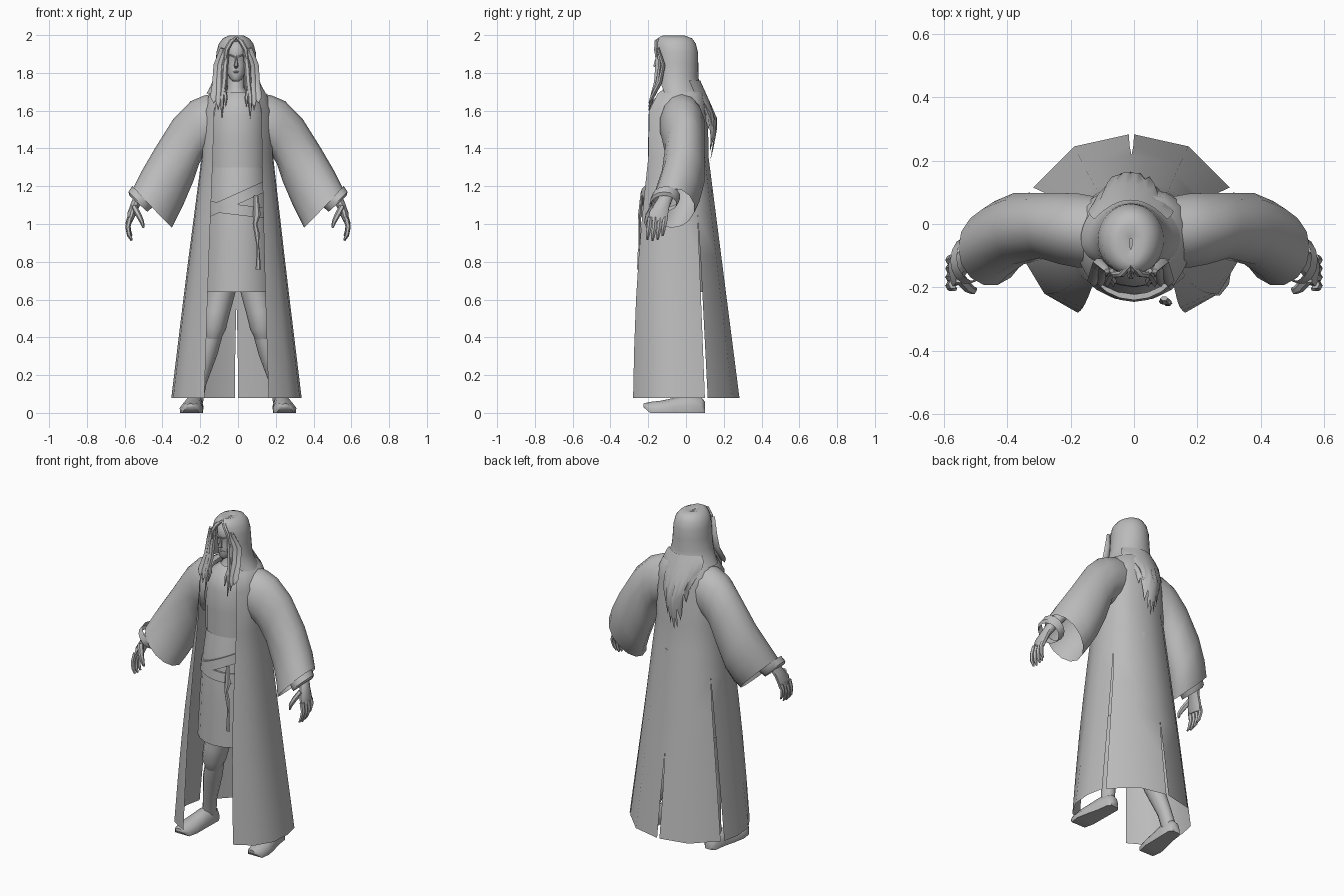
import bpy, bmesh, math
from math import sin, cos, pi, radians
from mathutils import Vector

grey = bpy.data.materials.new("plain_grey")
grey.diffuse_color = (0.5, 0.5, 0.5, 1)


def lerp(a, b, t):
    return tuple(p + (q - p) * t for p, q in zip(a, b))


def build(name, grids, angle=40):
    """Skin lists of rings; each grid is (rings, closed, cap_start, cap_end)."""
    bm = bmesh.new()
    for rings, closed, cap0, cap1 in grids:
        vs = [[bm.verts.new(p) for p in r] for r in rings]
        n = len(vs[0])
        for a, b in zip(vs, vs[1:]):
            for i in range(n if closed else n - 1):
                j = (i + 1) % n
                bm.faces.new((a[i], a[j], b[j], b[i]))
        if cap0:
            bm.faces.new(vs[0])
        if cap1:
            bm.faces.new(vs[-1])
    bmesh.ops.remove_doubles(bm, verts=bm.verts, dist=0.0005)
    bmesh.ops.recalc_face_normals(bm, faces=bm.faces)
    me = bpy.data.meshes.new(name)
    bm.to_mesh(me)
    bm.free()
    me.materials.append(grey)
    ob = bpy.data.objects.new(name, me)
    bpy.context.collection.objects.link(ob)
    bpy.ops.object.select_all(action='DESELECT')
    ob.select_set(True)
    bpy.context.view_layer.objects.active = ob
    bpy.ops.object.shade_smooth_by_angle(angle=radians(angle))
    return ob


def oval(cx, cy, z, rx, ry, n=20, tilt=0.0):
    return [(cx + rx * cos(2 * pi * i / n), cy + ry * sin(2 * pi * i / n),
             z + tilt * rx * cos(2 * pi * i / n)) for i in range(n)]


def tube(path, radii, n=8):
    """Tapered tube along a path; radii are (across, depth) pairs."""
    pts = [Vector(p) for p in path]
    rings = []
    for i, p in enumerate(pts):
        d = (pts[min(i + 1, len(pts) - 1)] - pts[max(i - 1, 0)]).normalized()
        u = Vector((0, 1, 0)).cross(d).normalized()
        v = d.cross(u)
        a, b = radii[i]
        rings.append([p + u * a * cos(2 * pi * k / n) + v * b * sin(2 * pi * k / n)
                      for k in range(n)])
    return (rings, True, True, True)


# Long open robe: half outline points from front edge to centre back
neck = [(.06, -.10), (.07, -.07), (.075, -.04), (.075, 0), (.06, .04), (.06, .04), (.04, .06), (0, .065)]
shoulder = [(.10, -.15), (.125, -.115), (.15, -.07), (.15, 0), (.13, .05), (.13, .05), (.09, .085), (0, .10)]
chest = [(.125, -.195), (.155, -.15), (.18, -.1), (.185, -.02), (.165, .06), (.165, .06), (.1, .10), (0, .115)]
waist = [(.13, -.20), (.165, -.165), (.185, -.1), (.19, -.03), (.17, .05), (.17, .05), (.11, .10), (0, .12)]
hem = [(.17, -.28), (.275, -.22), (.335, -.12), (.345, 0), (.325, .10), (.31, .115), (.18, .245), (.008, .283)]
rows = [(1.73, neck), (1.69, shoulder), (1.6, chest), (1.35, waist)]
for z in (1.2, 1.05, .83, .6, .34, .08):
    t = (1.35 - z) / 1.27
    row = [lerp(a, b, t) for a, b in zip(waist, hem)]
    bump = .018 * sin(pi * t)
    row[0] = (row[0][0], row[0][1] - bump)
    row[1] = (row[1][0], row[1][1] - bump)
    if z >= 1.05:
        row[5] = row[4]
    if z >= .6:
        row[7] = (0, row[7][1])
    rows.append((z, row))
grids = []
for s in (-1, 1):
    for cols in (slice(0, 5), slice(5, 8)):
        grids.append(([[(s * x - .008 * min(1, (1.73 - z)), y, z) for x, y in r[cols]]
                       for z, r in rows], False, False, False))
build("robe", grids, 50)

# Wide sleeves: top point, bottom point, front and back depth
sleeve = [((.11, 1.695), (.15, 1.38), -.14, .09), ((.18, 1.68), (.18, 1.36), -.14, .10),
          ((.25, 1.65), (.205, 1.32), -.13, .10), ((.34, 1.56), (.235, 1.23), -.11, .10),
          ((.44, 1.40), (.29, 1.10), -.13, .10), ((.51, 1.28), (.33, 1.02), -.165, .075),
          ((.555, 1.19), (.35, .98), -.195, .045)]
cuff = [((.56, 1.20), (.45, 1.09), -.18, -.03), ((.58, 1.17), (.475, 1.07), -.19, -.04),
        ((.575, 1.15), (.48, 1.065), -.185, -.05)]


def sleeve_rings(s, table, n=14):
    out = []
    for t, b, f, k in table:
        out.append([(s * ((t[0] + b[0]) / 2 + cos(a) * (t[0] - b[0]) / 2),
                     (f + k) / 2 + sin(a) * (k - f) / 2,
                     (t[1] + b[1]) / 2 + cos(a) * (t[1] - b[1]) / 2)
                    for a in (2 * pi * i / n for i in range(n))])
    return out


for s, side in ((-1, "right"), (1, "left")):
    build(side + "_sleeve", [(sleeve_rings(s, sleeve), True, False, False)], 55)
    build(side + "_cuff", [(sleeve_rings(s, cuff), True, False, False)])
    # Forearm, palm, curled fingers and thumb
    parts = [tube([(s * .42, -.03, 1.30), (s * .52, -.10, 1.15), (s * .545, -.125, 1.10),
                   (s * .565, -.145, 1.05), (s * .572, -.15, 1.015)],
                  [(.04, .04), (.03, .034), (.024, .04), (.022, .052), (.014, .05)], 10)]
    for k in range(4):
        y = -.19 + .027 * k
        up = (0, -.006, 0, .02)[k]
        parts.append(tube([(s * .572, y, 1.035), (s * .583, y - .005, .985 + up),
                           (s * .577, y - .012, .945 + up), (s * .563, y - .015, .918 + up)],
                          [(.014, .015), (.013, .014), (.011, .012), (.005, .006)], 6))
    parts.append(tube([(s * .55, -.17, 1.09), (s * .525, -.20, 1.045), (s * .508, -.21, 1.01),
                       (s * .50, -.205, .98)], [(.016, .02), (.015, .017), (.012, .013), (.005, .006)], 6))
    build(side + "_hand", parts)
    # Gathered trousers, shin wrap and shoe
    build(side + "_trouser", [tube([(s * .08, -.03, .85), (s * .09, -.035, .65), (s * .115, -.045, .53),
                                    (s * .13, -.05, .45), (s * .135, -.045, .395)],
                                   [(.085, .10), (.078, .09), (.07, .08), (.066, .075), (.045, .05)], 12)])
    build(side + "_shin", [tube([(s * .13, -.04, .43), (s * .16, -.02, .32), (s * .205, .02, .16),
                                 (s * .225, .04, .05)],
                                [(.052, .058), (.052, .06), (.038, .045), (.038, .045)], 12)])
    foot = []
    for y, w, h, cx in ((.10, .025, .06, .225), (.08, .042, .085, .225), (.01, .046, .10, .23),
                        (-.06, .055, .08, .24), (-.13, .062, .065, .247), (-.19, .05, .058, .25),
                        (-.225, .022, .05, .25)):
        lift = .03 if y < -.2 else 0
        foot.append([(s * (cx + w * a), y, lift + (h - lift) * b) for a, b in
                     ((-.95, 0), (.95, 0), (1, .4), (.65, .85), (0, 1), (-.65, .85), (-1, .4))])
    build(side + "_shoe", [(foot, True, True, True)], 50)

# Inner vest, tunic skirt and sashes
build("vest", [([oval(0, -.04, 1.70, .07, .08), oval(0, -.045, 1.66, .12, .125),
                 oval(0, -.05, 1.58, .15, .148), oval(0, -.05, 1.45, .155, .15),
                 oval(0, -.05, 1.30, .155, .15), oval(0, -.05, 1.30, .15, .138)], True, False, False)])
build("tunic", [([oval(0, -.05, 1.32, .15, .14), oval(0, -.05, 1.2, .16, .165),
                  oval(0, -.05, 1.1, .17, .18), oval(0, -.05, .9, .185, .188),
                  oval(0, -.05, .64, .2, .195)], True, False, False)])
for name, z, tilt, h in (("upper_sash", 1.135, .45, .03), ("lower_sash", 1.075, -.12, .028)):
    build(name, [([oval(0, -.05, z + h, .16, .172, 24, tilt), oval(0, -.05, z + h, .172, .19, 24, tilt),
                   oval(0, -.05, z - h, .176, .196, 24, tilt), oval(0, -.05, z - h, .165, .175, 24, tilt)],
                  True, False, False)])
build("hanging_cord", [tube([(.095, -.235, 1.15), (.10, -.245, 1.05), (.09, -.245, 1.0), (.10, -.245, .95),
                             (.105, -.245, .88)], [(.012, .008), (.02, .01), (.012, .008), (.014, .008), (.006, .006)], 6),
                       tube([(.105, -.245, .89), (.107, -.25, .84), (.107, -.25, .76)],
                            [(.006, .006), (.009, .008), (.014, .01)], 6)])

# Head and neck
HX = -.01
face = [(1.755, .018, -.138, -.09), (1.768, .032, -.148, -.07), (1.80, .048, -.150, -.03),
        (1.84, .058, -.150, .0), (1.872, .062, -.146, .02), (1.89, .063, -.153, .02),
        (1.93, .062, -.150, .02), (1.965, .05, -.128, .0)]
build("head", [([oval(HX, (f + b) / 2, z, rx, (b - f) / 2) for z, rx, f, b in face], True, True, True)], 60)
build("neck", [([oval(HX, -.045, 1.80, .045, .05, 14), oval(HX, -.045, 1.72, .045, .05, 14),
                 oval(HX * .5, -.05, 1.67, .075, .08, 14)], True, False, False)])
build("nose", [tube([(HX, -.148, 1.892), (HX, -.158, 1.86), (HX, -.163, 1.838), (HX, -.15, 1.828)],
                    [(.005, .006), (.007, .01), (.012, .012), (.008, .006)], 6)])
build("lips", [tube([(HX - .02, -.144, 1.803), (HX, -.152, 1.806), (HX + .02, -.144, 1.803)],
                    [(.002, .002), (.006, .005), (.002, .002)], 6)])
for s, side in ((-1, "right"), (1, "left")):
    build(side + "_brow", [tube([(HX + s * .01, -.15, 1.886), (HX + s * .03, -.148, 1.894),
                                 (HX + s * .05, -.128, 1.886)], [(.004, .006)] * 3, 6)])

# Hair cap: height, half width, front reach, back reach, opening angle
cap = [(1.985, .004, .03, .004, 180), (1.997, .04, .075, .045, 180), (1.983, .07, .10, .082, 179),
       (1.955, .092, .112, .102, 168), (1.91, .104, .113, .113, 154), (1.85, .109, .112, .115, 149),
       (1.78, .117, .11, .116, 146), (1.73, .135, .105, .122, 138), (1.69, .158, .10, .145, 128)]
cols = 28
rings = []
for z, rx, fr, bk, amax in cap:
    ring = []
    for i in range(cols + 1):
        a = radians(amax) * (2 * i / cols - 1)
        ring.append((HX + rx * sin(a), -.05 + cos(a) * (bk if cos(a) > 0 else fr), z))
    rings.append(ring)
build("hair_cap", [(rings, False, False, False)], 60)

# Back hair sheet ending in pointed locks
tips = [1.58, 1.50, 1.56, 1.44, 1.38, 1.46, 1.33, 1.40, 1.31, 1.41, 1.34, 1.46, 1.39, 1.45, 1.56, 1.50, 1.58]
rings = []
for t in (0, .12, .3, .55, .8, 1):
    ring = []
    for i, tip in enumerate(tips):
        u = i / 8 - 1
        z = 1.76 + (tip - 1.76) * t
        w = .115 + .03 * sin(pi * min(1, t * 1.4)) - .03 * t
        out = .075 + .09 * min(1, max(0, (1.76 - z) / .2)) - .2 * max(0, 1.5 - z)
        ring.append((HX + w * u, out - .06 * u * u, z))
    rings.append(ring)
build("back_hair", [(rings, False, False, False)], 60)

# Front locks framing the face and resting on the chest
for s, side in ((-1, "right"), (1, "left")):
    locks = []
    for x0, x1, tip, w in ((.058, .075, 1.56, .016), (.078, .095, 1.60, .02), (.098, .118, 1.64, .022),
                           (.066, .055, 1.62, .012)):
        locks.append(tube([(HX + s * x0 * .75, -.148, 1.93), (HX + s * x0, -.152 + (x0 - .058) * .8, 1.84),
                           (HX + s * (x0 + .006), -.158 + (x0 - .058) * .5, 1.75),
                           (HX + s * x1, -.18, 1.67), (HX + s * x1, -.197, tip)],
                          [(w * .5, .008), (w, .012), (w, .013), (w * .9, .012), (.001, .002)], 6))
    locks.append(tube([(HX + s * .006, -.13, 1.985), (HX + s * .028, -.158, 1.965), (HX + s * .05, -.16, 1.925),
                       (HX + s * .06, -.152, 1.86)], [(.008, .01), (.013, .01), (.013, .01), (.006, .008)], 6))
    build(side + "_front_locks", locks, 50)
